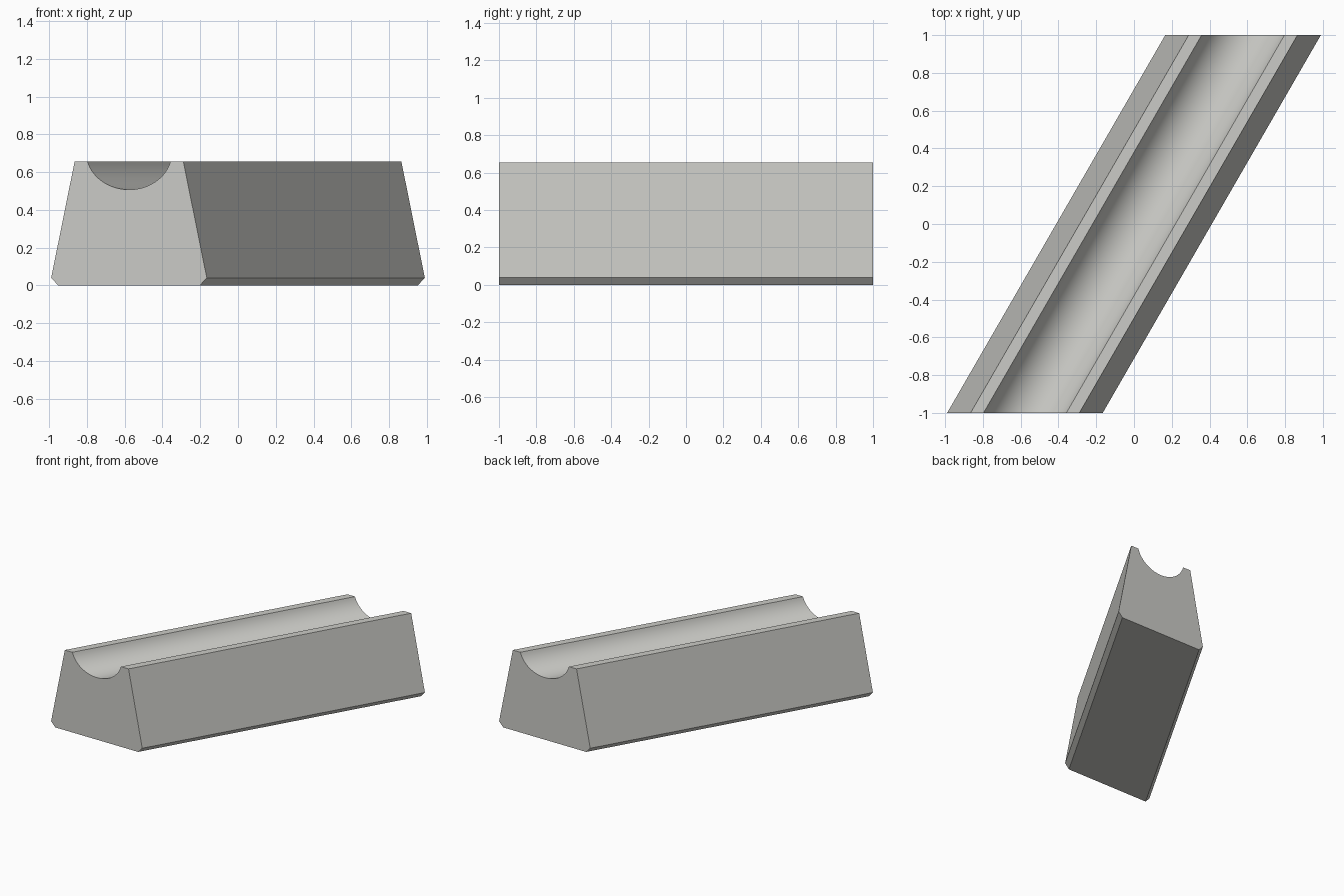
import bpy, bmesh, math

if "Cube" in bpy.data.objects:
    bpy.data.objects.remove(bpy.data.objects["Cube"])

SHEAR = math.tan(math.radians(30))   # the bar runs 30 degrees off the y axis
HEIGHT = 0.655
RADIUS, CENTRE_Z = 0.196, 0.703      # round groove, measured square to the bar
STEPS = 32

# Cross-section on the cut end: chamfered foot, tapered sides, round groove
half = math.acos((CENTRE_Z - HEIGHT) / RADIUS)
widen = 1 / math.cos(math.radians(30))
profile = [(-0.375, 0), (0.375, 0), (0.412, 0.04), (0.288, HEIGHT)]
for i in range(STEPS + 1):
    a = half - 2 * half * i / STEPS
    profile.append((RADIUS * widen * math.sin(a), CENTRE_Z - RADIUS * math.cos(a)))
profile += [(-0.288, HEIGHT), (-0.412, 0.04)]

# Sweep the section from front to back along the slanted direction
bm = bmesh.new()
front, back = [[bm.verts.new((x + y * SHEAR, y, z)) for x, z in profile] for y in (-1, 1)]
bm.faces.new(front)
bm.faces.new(back[::-1])
n = len(profile)
for i in range(n):
    j = (i + 1) % n
    bm.faces.new((front[j], front[i], back[i], back[j]))
bmesh.ops.recalc_face_normals(bm, faces=bm.faces)

mesh = bpy.data.meshes.new("grooved_block")
bm.to_mesh(mesh)
bm.free()
block = bpy.data.objects.new("grooved_block", mesh)
bpy.context.collection.objects.link(block)

# Single light grey
grey = bpy.data.materials.new("light_grey")
grey.diffuse_color = (0.60, 0.60, 0.57, 1)
grey.use_nodes = True
grey.node_tree.nodes["Principled BSDF"].inputs["Base Color"].default_value = grey.diffuse_color
mesh.materials.append(grey)

# Smooth groove, crisp edges elsewhere
bpy.context.view_layer.objects.active = block
block.select_set(True)
bpy.ops.object.shade_smooth_by_angle(angle=math.radians(25))
